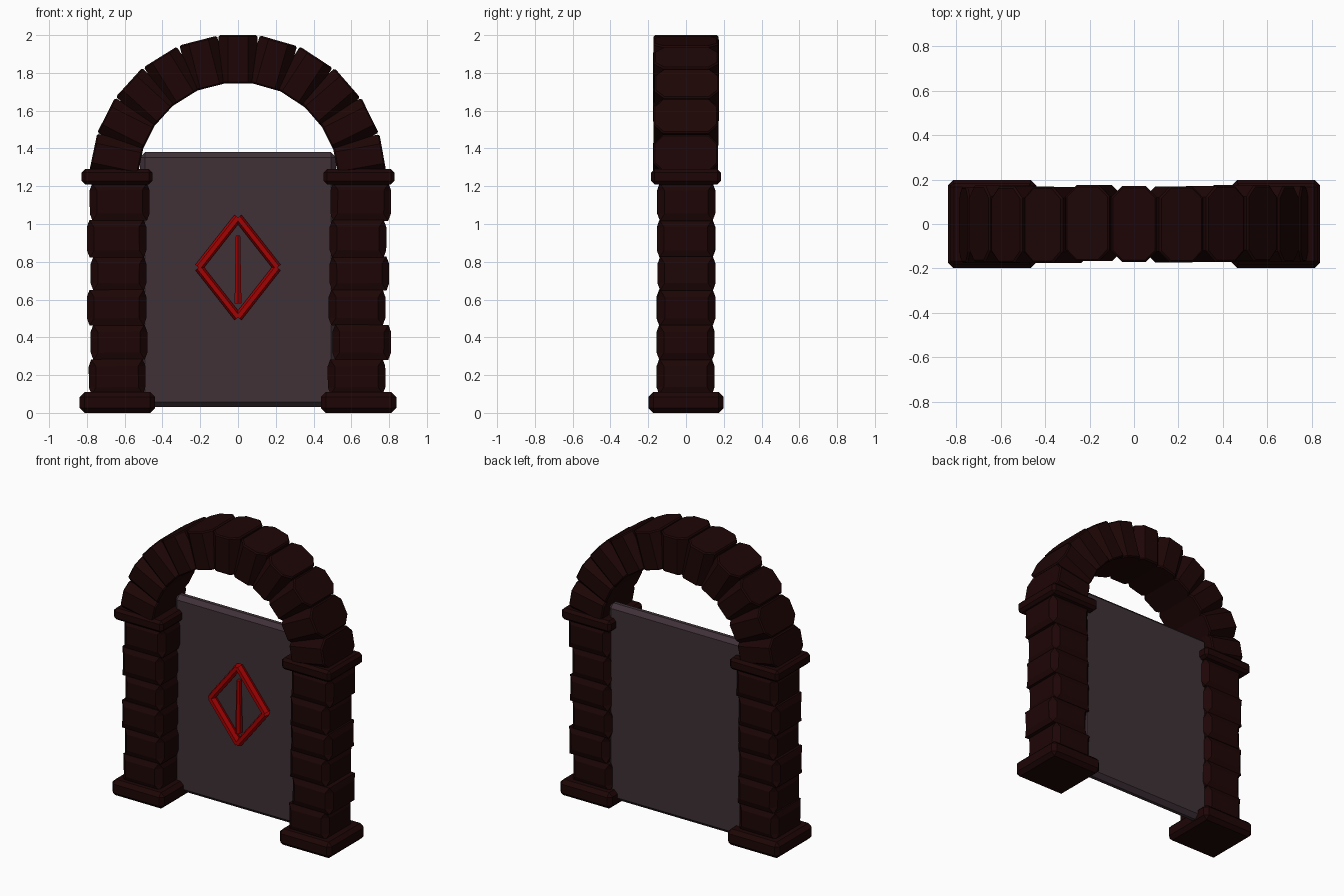
import bpy
import bmesh
import math
import random
from mathutils import Matrix, Vector

random.seed(4)
if "Cube" in bpy.data.objects:
    bpy.data.objects.remove(bpy.data.objects["Cube"])


def material(name, colour):
    mat = bpy.data.materials.new(name)
    mat.use_nodes = True
    mat.diffuse_color = (*colour, 1)
    mat.node_tree.nodes["Principled BSDF"].inputs["Base Color"].default_value = (*colour, 1)
    return mat


STONE = material("dark_brown_stone", (0.0125, 0.0016, 0.0017))
SLAB = material("grey_purple_slab", (0.050, 0.031, 0.039))
RED = material("red_rune", (0.37, 0.0005, 0.0005))


def finish(name, bm, mat):
    bmesh.ops.recalc_face_normals(bm, faces=bm.faces)
    mesh = bpy.data.meshes.new(name)
    bm.to_mesh(mesh)
    bm.free()
    mesh.materials.append(mat)
    obj = bpy.data.objects.new(name, mesh)
    bpy.context.collection.objects.link(obj)
    return obj


def block(name, size, matrix, mat, bevel, upright_bevel=0, cap_inset=None):
    """Chamfered box; upright_bevel first cuts the edges along local z,
    cap_inset sets how far the top and bottom draw in."""
    bm = bmesh.new()
    bmesh.ops.create_cube(bm, size=1)
    bmesh.ops.scale(bm, vec=size, verts=bm.verts)
    if upright_bevel:
        upright = [e for e in bm.edges
                   if abs(e.verts[0].co.z - e.verts[1].co.z) > size[2] / 2]
        bmesh.ops.bevel(bm, geom=upright, offset=upright_bevel, segments=1, affect='EDGES')
        rims = [e for e in bm.edges if abs(e.verts[0].co.z - e.verts[1].co.z) < 0.001]
    else:
        rims = bm.edges[:]
    bmesh.ops.bevel(bm, geom=rims, offset=bevel, segments=1, affect='EDGES')
    if cap_inset is not None:
        flare = bevel - cap_inset
        for v in bm.verts:
            if abs(v.co.z) > size[2] / 2 - 0.001:
                v.co.x += math.copysign(flare, v.co.x)
                v.co.y += math.copysign(flare, v.co.y)
    bm.transform(matrix)
    return finish(name, bm, mat)


def span_block(name, x, y, z, mat, bevel, tilt=0, cap_inset=None):
    """Chamfered box between the given x, y and z limits."""
    size = [b - a for a, b in (x, y, z)]
    centre = Vector([(a + b) / 2 for a, b in (x, y, z)])
    return block(name, size, Matrix.Translation(centre) @ Matrix.Rotation(tilt, 4, 'Y'),
                 mat, bevel, cap_inset=cap_inset)


def bar(name, start, end, radius, taper=1.0):
    """Six-sided red rod between two points, deeper than it is wide."""
    start, end = Vector(start), Vector(end)
    axis = end - start
    bm = bmesh.new()
    bmesh.ops.create_cone(bm, cap_ends=True, segments=6, radius1=radius,
                          radius2=radius * taper, depth=axis.length)
    turn = axis.to_track_quat('Z', 'Y').to_matrix().to_4x4()
    deepen = Matrix.Diagonal((1, 1.4, 1, 1))
    bm.transform(Matrix.Translation((start + end) / 2) @ deepen @ turn)
    return finish(name, bm, RED)


# Pillars: plinth, uneven courses of stone and a capital
courses = [0.10, 0.283, 0.465, 0.65, 0.825, 1.02, 1.215]
spans = {
    "right": [(-.79, -.49), (-.78, -.48), (-.80, -.485), (-.78, -.485), (-.80, -.485), (-.785, -.468)],
    "left": [(.475, .78), (.50, .81), (.48, .78), (.485, .80), (.485, .785), (.49, .81)],
}
for side, sign in (("right", -1), ("left", 1)):
    span_block(side + "_plinth", sorted((sign * .44, sign * .838)), (-.198, .198),
               (0, .11), STONE, .025)
    span_block(side + "_capital", sorted((sign * .453, sign * .828)), (-.185, .185),
               (1.21, 1.29), STONE, .018)
    for i, span in enumerate(spans[side]):
        shift = random.uniform(-.004, .004)
        span_block(f"{side}_pillar_stone_{i + 1}", span, (shift - .153, shift + .153),
                   (courses[i] - .002, courses[i + 1] + .002), STONE, .038,
                   random.uniform(-.012, .012), cap_inset=.014)

# Arch of eleven stones around the opening, a little wider than a half circle
COUNT, CENTRE_Z, RADIUS = 11, 1.235, 0.637
for i in range(COUNT):
    angle = math.radians(-79.5 + 15.9 * i)
    keystone = i == COUNT // 2
    wobble = 0 if keystone else random.uniform(-.03, .03)
    shift = 0 if keystone else random.uniform(-.005, .005)
    centre = (1.025 * RADIUS * math.sin(angle), shift, CENTRE_Z + RADIUS * math.cos(angle))
    place = Matrix.Translation(centre) @ Matrix.Rotation(angle + wobble, 4, 'Y')
    block(f"arch_stone_{i + 1}", (.205, .342, .255), place, STONE, .008, .05)

# Door slab, set towards the back of the pillars
span_block("door_slab", (-.52, .52), (.037, .117), (.03, 1.38), SLAB, .028)

# Diamond rune with its central stroke
FRONT = .01
top, bottom = (0, FRONT, 1.035), (0, FRONT, .505)
for name, x in (("right", -.208), ("left", .208)):
    corner = (x, FRONT, .77)
    bar(f"rune_upper_{name}_bar", top, corner, .023)
    bar(f"rune_lower_{name}_bar", bottom, corner, .023)
bar("rune_centre_bar", (0, FRONT, .58), (0, FRONT, .94), .021, .65)
